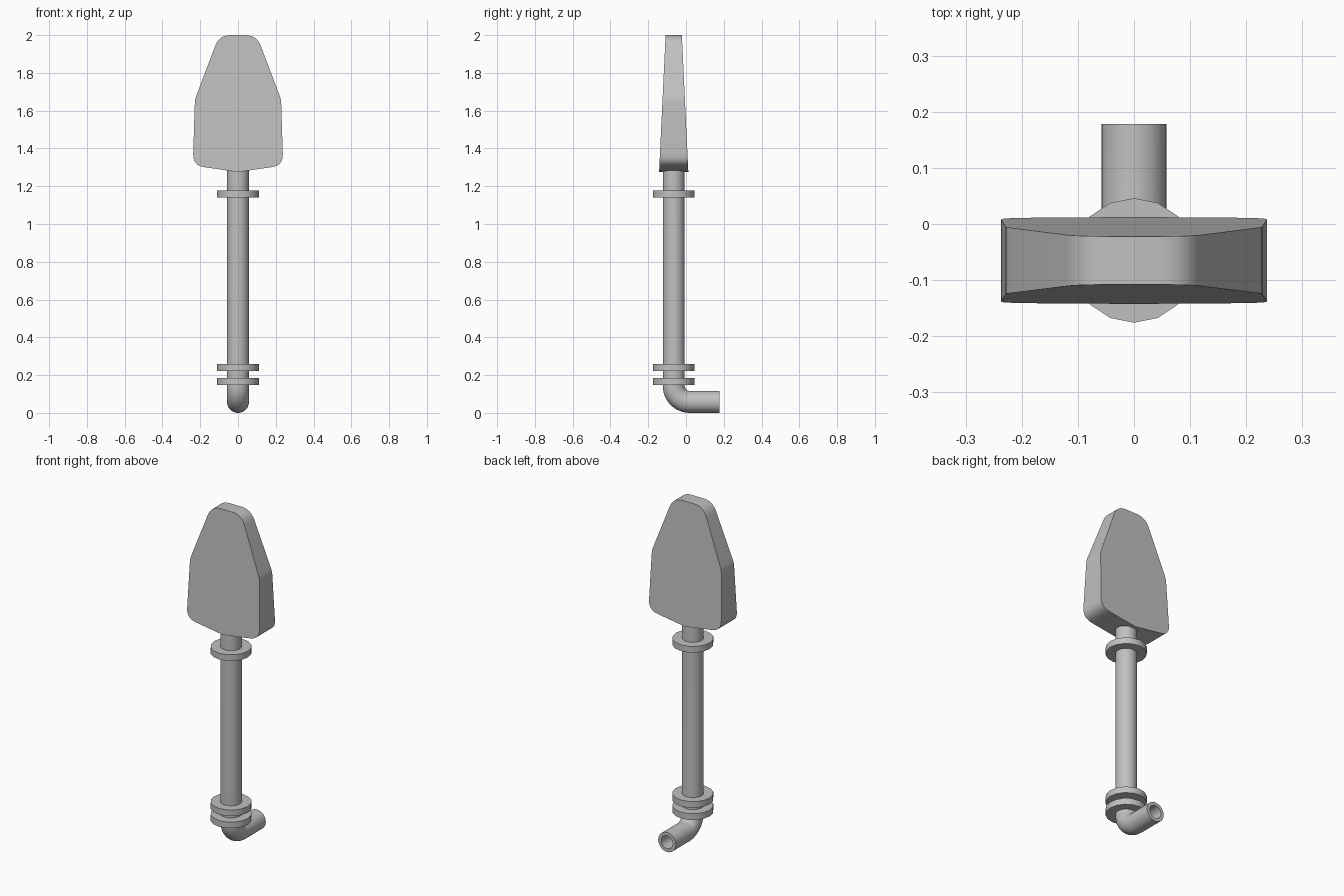
import bpy, bmesh, math
from mathutils import Vector

cube = bpy.data.objects.get("Cube")
if cube:
    bpy.data.objects.remove(cube)

AXIS_Y = -0.065

grey = bpy.data.materials.new("plain_grey")
grey.use_nodes = True
GREY = (0.53, 0.53, 0.53, 1)
grey.diffuse_color = GREY
grey.node_tree.nodes["Principled BSDF"].inputs["Base Color"].default_value = GREY


def finish(bm, name):
    """Turn a bmesh into a shaded object."""
    bmesh.ops.recalc_face_normals(bm, faces=bm.faces)
    mesh = bpy.data.meshes.new(name)
    bm.to_mesh(mesh)
    bm.free()
    obj = bpy.data.objects.new(name, mesh)
    bpy.context.collection.objects.link(obj)
    mesh.materials.append(grey)
    bpy.ops.object.select_all(action='DESELECT')
    obj.select_set(True)
    bpy.context.view_layer.objects.active = obj
    bpy.ops.object.shade_smooth_by_angle(angle=math.radians(35))
    return obj


def rounded(corner, before, after, setback, steps=6):
    """Replace a corner by a short smooth arc."""
    c = Vector(corner)
    a = c + (Vector(before) - c).normalized() * setback
    b = c + (Vector(after) - c).normalized() * setback
    ts = [i / steps for i in range(steps + 1)]
    return [a * (1 - t) ** 2 + c * 2 * t * (1 - t) + b * t * t for t in ts]


# Paddle: rounded outline, tapering in thickness towards the top
def make_paddle():
    corners = [(0, 1.275), (0.239, 1.31), (0.228, 1.66), (0.099, 2.0), (0, 2.0)]
    setbacks = [0.06, 0.02, 0.06]
    half = []
    for i, s in enumerate(setbacks, 1):
        half += rounded(corners[i], corners[i - 1], corners[i + 1], s)
    outline = [Vector(corners[0])] + half + [Vector((-p.x, p.y)) for p in reversed(half)]
    bm = bmesh.new()
    sides = []
    for sign in (-1, 1):
        sides.append([bm.verts.new((p.x, AXIS_Y + sign * (0.043 + (2 - p.y) * 0.0475), p.y))
                      for p in outline])
    for loop in sides:
        bm.faces.new(loop)
    for i in range(len(outline)):
        j = (i + 1) % len(outline)
        bm.faces.new((sides[0][i], sides[0][j], sides[1][j], sides[1][i]))
    finish(bm, "paddle")


# Hollow pipe: straight shaft, elbow, short outlet to the back
def make_pipe(sides=32, bend=0.085):
    centre = Vector((0, AXIS_Y + bend, 0.058 + bend))
    path = [(Vector((0, AXIS_Y, 1.35)), 0.0)]
    for i in range(13):
        a = math.pi / 2 * i / 12
        path.append((centre - bend * Vector((0, math.cos(a), math.sin(a))), a))
    path.append((Vector((0, 0.178, 0.058)), math.pi / 2))
    stations = [(p, a, 0.058) for p, a in path]
    stations += [(p, a, 0.038) for p, a in reversed(path)]
    bm = bmesh.new()
    rings = []
    for p, a, r in stations:
        out = Vector((0, math.cos(a), math.sin(a)))
        angles = [2 * math.pi * k / sides for k in range(sides)]
        rings.append([bm.verts.new(p + Vector((r * math.cos(t), 0, 0)) + out * r * math.sin(t))
                      for t in angles])
    for n, ring in enumerate(rings):
        nxt = rings[(n + 1) % len(rings)]
        for k in range(sides):
            m = (k + 1) % sides
            bm.faces.new((ring[k], ring[m], nxt[m], nxt[k]))
    finish(bm, "pipe")


# Collars: flat discs around the shaft
def make_collar(name, z):
    bm = bmesh.new()
    bmesh.ops.create_cone(bm, cap_ends=True, segments=16, radius1=0.111,
                          radius2=0.111, depth=0.037)
    bmesh.ops.translate(bm, verts=bm.verts, vec=(0, AXIS_Y, z))
    finish(bm, name)


make_paddle()
make_pipe()
for name, z in (("lower_collar", 0.167), ("middle_collar", 0.239), ("upper_collar", 1.16)):
    make_collar(name, z)
